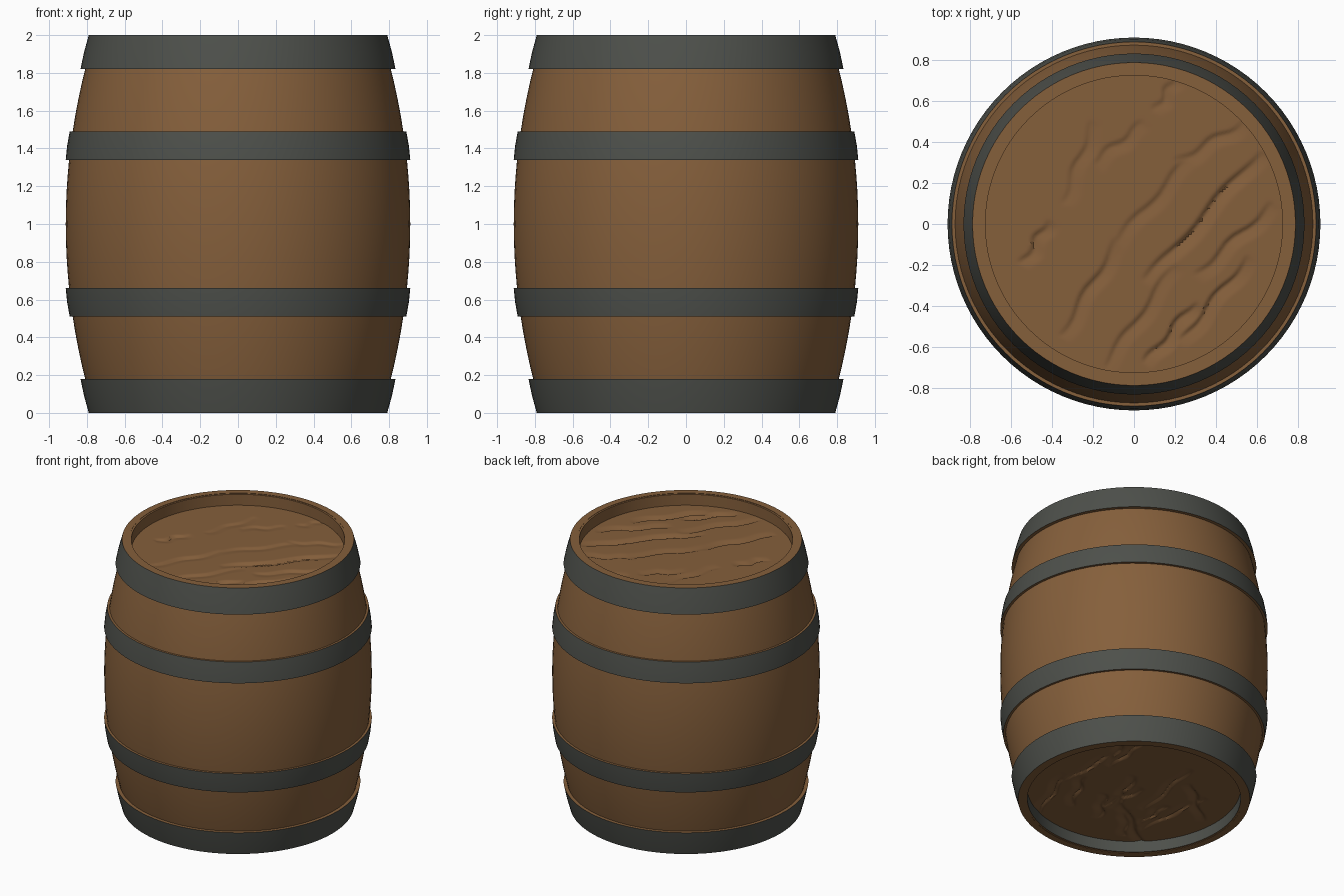
import bpy, bmesh, math, random
from mathutils import Vector

if "Cube" in bpy.data.objects:
    bpy.data.objects.remove(bpy.data.objects["Cube"])

SEG = 96


def material(name, rgb):
    m = bpy.data.materials.new(name)
    m.diffuse_color = (*rgb, 1)
    m.use_nodes = True
    m.node_tree.nodes["Principled BSDF"].inputs["Base Color"].default_value = m.diffuse_color
    return m


WOOD = material("brown wood", (0.235, 0.115, 0.044))
IRON = material("dark iron", (0.075, 0.08, 0.07))


def finish(bm, name, angle):
    me = bpy.data.meshes.new(name)
    bm.to_mesh(me)
    bm.free()
    me.materials.append(WOOD)
    me.materials.append(IRON)
    ob = bpy.data.objects.new(name, me)
    bpy.context.collection.objects.link(ob)
    bpy.ops.object.select_all(action='DESELECT')
    ob.select_set(True)
    bpy.context.view_layer.objects.active = ob
    bpy.ops.object.shade_smooth_by_angle(angle=math.radians(angle))
    return ob


def lathe(name, profile, iron=()):
    """Spin a closed (r, z) profile; segments listed in iron get the metal colour."""
    bm = bmesh.new()
    rings = [[bm.verts.new((r * math.cos(2 * math.pi * i / SEG),
                            r * math.sin(2 * math.pi * i / SEG), z))
              for i in range(SEG)] for r, z in profile]
    n = len(rings)
    for k in range(n):
        a, b = rings[k], rings[(k + 1) % n]
        for i in range(SEG):
            j = (i + 1) % SEG
            f = bm.faces.new((a[i], a[j], b[j], b[i]))
            f.material_index = 1 if k in iron else 0
    bmesh.ops.recalc_face_normals(bm, faces=bm.faces)
    return finish(bm, name, 28)


def bulge(z):
    return 0.912 - 0.152 * (z - 1) ** 2


# Bulging stave wall with a rim at each end; the lower inner wall is iron lined
N = 24
outer = [(bulge(2 * i / N), 0.003 + 1.994 * i / N) for i in range(N + 1)]
inner = [(0.727, 1.997), (0.727, 1.88), (0.727, 0.12), (0.727, 0.003)]
lathe("stave_wall", outer + inner, iron=(N + 3,))

# Iron hoops: slanted metal face, wooden ledges where the staves swell against them
hoops = {"bottom_hoop": (0.0, 0.79, 0.18, 0.834),
         "lower_hoop": (0.51, 0.891, 0.66, 0.912),
         "upper_hoop": (1.34, 0.912, 1.49, 0.891),
         "top_hoop": (1.82, 0.834, 2.0, 0.79)}
for name, (z0, r0, z1, r1) in hoops.items():
    zm = (z0 + z1) / 2
    mid = (r0 + r1) / 2 + 0.003
    lathe(name, [(bulge(z0) - 0.02, z0), (r0, z0), (mid, zm), (r1, z1),
                 (bulge(z1) - 0.02, z1)], iron=(1, 2))


def head(name, z, up, cracks, radius=0.735, res=110):
    """Round barrel head with carved cracks: each crack is (x0, y0, x1, y1, depth)."""
    bm = bmesh.new()
    bmesh.ops.create_grid(bm, x_segments=res, y_segments=res, size=1)
    segs = [(Vector(c[:2]), Vector(c[2:4]), c[4]) for c in cracks]
    for v in bm.verts:
        # square grid mapped onto a disc
        x, y = v.co.x, v.co.y
        p = Vector((x * math.sqrt(1 - y * y / 2), y * math.sqrt(1 - x * x / 2))) * radius
        drop = 0.0
        for a, b, depth in segs:
            d = b - a
            t = (p - a).dot(d) / d.length_squared
            if 0 < t < 1:
                wob = 0.012 * math.sin(t * 11 + a.x * 9)
                s = (p - a).cross(d.normalized()) + wob
                # steep on one side, soft slope on the other
                w = 0.014 if s < 0 else 0.06
                drop = max(drop, depth * max(0, 1 - abs(s) / w) * math.sin(math.pi * t) ** 0.5)
        v.co = (p.x, p.y, z - up * drop)
    if up < 0:
        bmesh.ops.reverse_faces(bm, faces=bm.faces)
    return finish(bm, name, 40)


# Top head: long cracks running diagonally
top_cracks = [(-0.55, -0.2, -0.42, 0.02, .015), (-0.35, 0.1, -0.2, 0.5, .01),
              (-0.36, -0.55, -0.08, -0.08, .016), (-0.15, -0.7, 0.2, -0.2, .014),
              (0.05, -0.68, 0.3, -0.38, .02), (0.05, -0.28, 0.62, 0.36, .022),
              (0.22, -0.58, 0.56, -0.16, .018), (0.3, -0.25, 0.68, 0.1, .016),
              (-0.1, -0.1, 0.3, 0.36, .012), (0.2, 0.3, 0.54, 0.5, .012),
              (-0.2, 0.3, 0.05, 0.5, .01), (0.1, 0.55, 0.2, 0.72, .01)]
head("top_head", 1.915, 1, top_cracks)

# Bottom head: scattered cracks
rng = random.Random(4)
bottom_cracks = []
for i in range(14):
    x, y = rng.uniform(-0.5, 0.5), rng.uniform(-0.5, 0.5)
    ang, ln = rng.uniform(0.3, 1.8), rng.uniform(0.15, 0.35)
    dx, dy = ln * math.cos(ang), ln * math.sin(ang)
    bottom_cracks.append((x - dx, y - dy, x + dx, y + dy, 0.016))
head("bottom_head", 0.085, -1, bottom_cracks)
